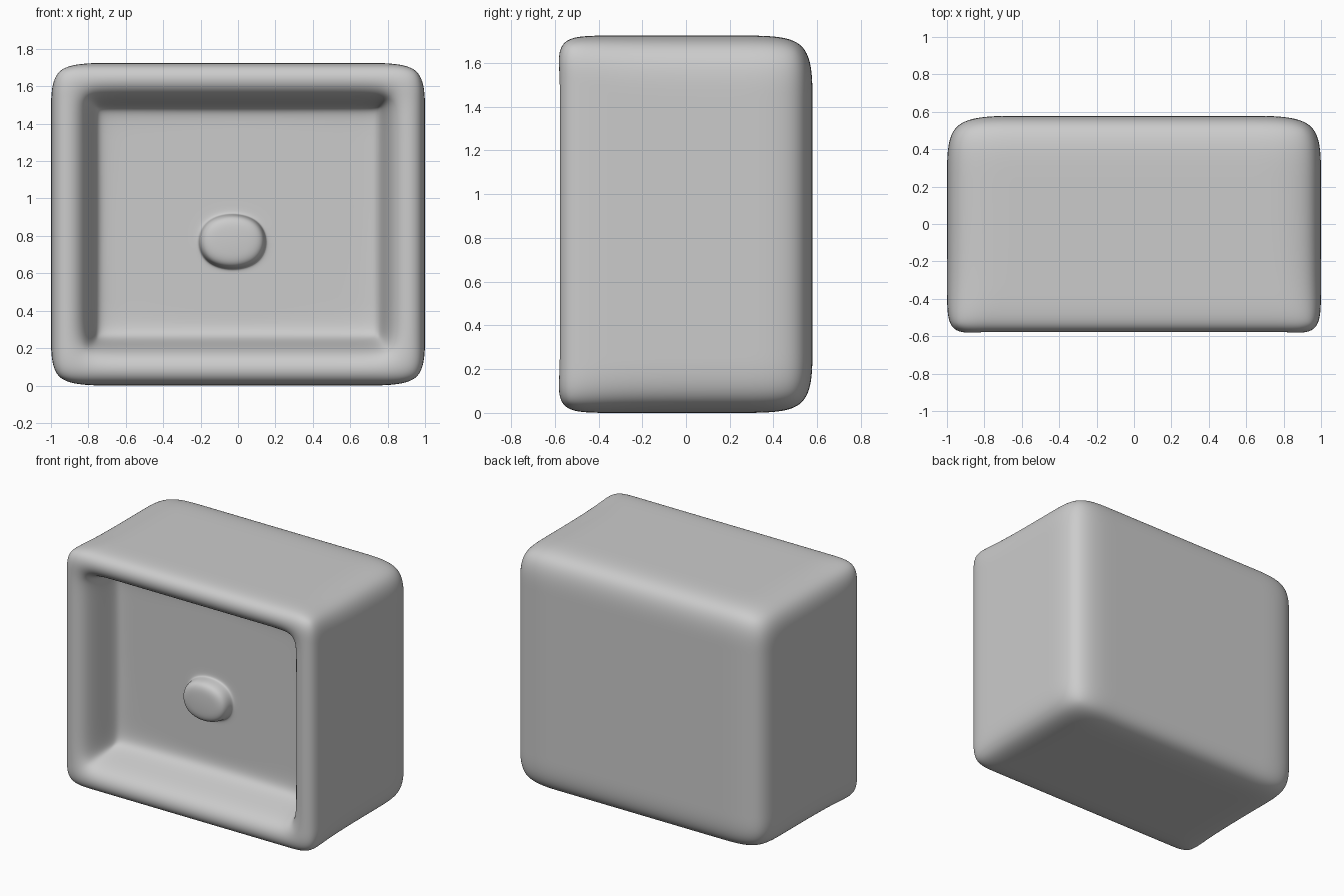
import bpy, bmesh

if "Cube" in bpy.data.objects:
    bpy.data.objects.remove(bpy.data.objects["Cube"])

XS = [-1.0, -0.81, -0.68, 0.68, 0.81, 1.0]
ZS = [0.0, 0.19, 0.36, 1.42, 1.54, 1.725]
YS = [-0.587, -0.38, 0.28, 0.578]
# wider support loops behind the front give rounder outer corners
XS_BACK = [-1.0, -0.62, -0.3, 0.3, 0.62, 1.0]
ZS_BACK = [0.0, 0.29, 0.55, 1.18, 1.43, 1.725]
FLOOR_Y = -0.265

bm = bmesh.new()
cache = {}


def vert(i, k, j):
    if (i, k, j) not in cache:
        xs, zs = (XS, ZS) if k == 0 else (XS_BACK, ZS_BACK)
        cache[i, k, j] = bm.verts.new((xs[i], YS[k], zs[j]))
    return cache[i, k, j]


# Rounded case: outer cage
front = {}
for i in range(5):
    for j in range(5):
        for k in (0, 3):
            f = bm.faces.new([vert(i, k, j), vert(i + 1, k, j),
                              vert(i + 1, k, j + 1), vert(i, k, j + 1)])
            if k == 0:
                front[i, j] = f
for k in range(3):
    for n in range(5):
        for e in (0, 5):
            bm.faces.new([vert(e, k, n), vert(e, k + 1, n),
                          vert(e, k + 1, n + 1), vert(e, k, n + 1)])
            bm.faces.new([vert(n, k, e), vert(n + 1, k, e),
                          vert(n + 1, k + 1, e), vert(n, k + 1, e)])
bmesh.ops.recalc_face_normals(bm, faces=bm.faces)

# Screen recess: push the middle block of the front inward
block = [front[i, j] for i in (1, 2, 3) for j in (1, 2, 3)]
centre = front[2, 2].calc_center_median()
res = bmesh.ops.extrude_face_region(bm, geom=block)
for v in [g for g in res["geom"] if isinstance(g, bmesh.types.BMVert)]:
    v.co.y = FLOOR_Y
    if abs(v.co.x) > 0.7:
        v.co.x *= 0.95
    if v.co.z < 0.25:
        v.co.z = 0.24
    elif v.co.z > 1.5:
        v.co.z = 1.50
bmesh.ops.delete(bm, geom=[f for f in block if f.is_valid], context='FACES')
floor = min((f for f in bm.faces if abs(f.calc_center_median().y - FLOOR_Y) < 1e-4),
            key=lambda f: (f.calc_center_median() - centre).length)


# Knob: nested rings raised from the recess floor
def ring(face, hx, hz, y, cx=-0.03, cz=0.77):
    bmesh.ops.inset_region(bm, faces=[face], thickness=0.01)
    mid = face.calc_center_median()
    for v in face.verts:
        v.co = (cx + (hx if v.co.x > mid.x else -hx), y,
                cz + (hz if v.co.z > mid.z else -hz))


for hx, hz, y in [(0.22, 0.18, FLOOR_Y), (0.19, 0.155, FLOOR_Y),
                  (0.19, 0.155, -0.36), (0.09, 0.07, -0.375)]:
    ring(floor, hx, hz, y)

bmesh.ops.recalc_face_normals(bm, faces=bm.faces)
for f in bm.faces:
    f.smooth = True
mesh = bpy.data.meshes.new("case")
bm.to_mesh(mesh)
bm.free()
case = bpy.data.objects.new("case", mesh)
bpy.context.collection.objects.link(case)
sub = case.modifiers.new("smooth", 'SUBSURF')
sub.levels = sub.render_levels = 4
